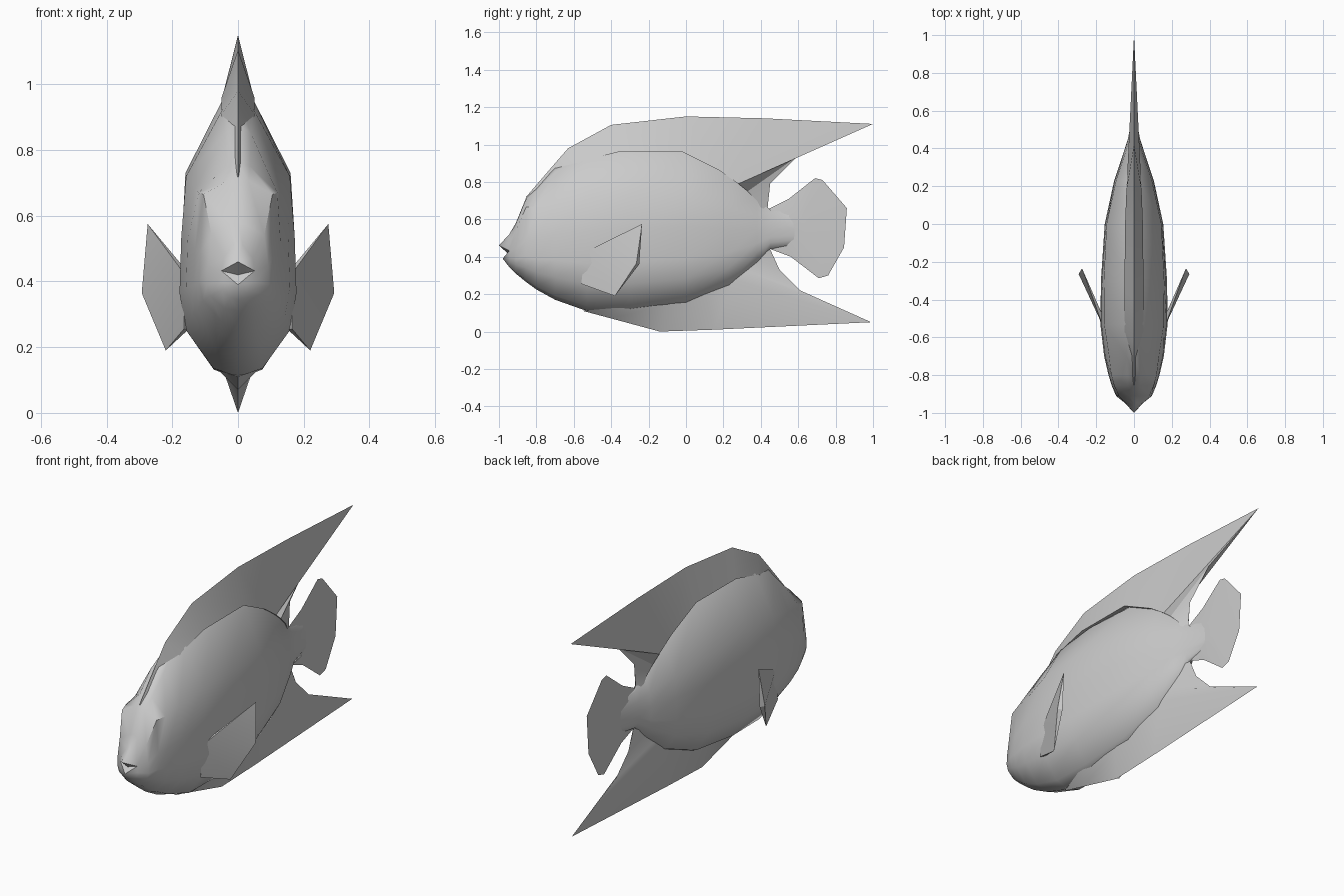
import bpy, bmesh, math

grey = bpy.data.materials.new("plain grey")
grey.diffuse_color = (0.6, 0.6, 0.6, 1)


def make(name, verts, faces, angle=40):
    mesh = bpy.data.meshes.new(name)
    mesh.from_pydata(verts, [], faces)
    bm = bmesh.new()
    bm.from_mesh(mesh)
    bmesh.ops.remove_doubles(bm, verts=bm.verts, dist=0.0005)
    bmesh.ops.recalc_face_normals(bm, faces=bm.faces)
    bm.to_mesh(mesh)
    bm.free()
    mesh.materials.append(grey)
    ob = bpy.data.objects.new(name, mesh)
    bpy.context.collection.objects.link(ob)
    bpy.ops.object.select_all(action='DESELECT')
    ob.select_set(True)
    bpy.context.view_layer.objects.active = ob
    bpy.ops.object.shade_smooth_by_angle(angle=math.radians(angle))
    return ob


def section(y, zb, zt, w, zs, ws):
    """Closed body ring: belly, flank, shoulder and ridge."""
    h = zt - zb
    half = [(0, zb), (0.42 * w, zb + 0.03 * h), (0.9 * w, zb + 0.17 * h),
            (w, zb + 0.3 * h), (0.97 * w, zb + 0.5 * h), (ws, zs),
            (0.3 * ws, zt - 0.15 * (zt - zs)), (0, zt)]
    ring = half + [(-x, z) for x, z in half[-2:0:-1]]
    return [(x, y, z) for x, z in ring]


# Body: y, belly z, ridge z, half width, shoulder z, shoulder half width
stations = [
    (-0.945, 0.345, 0.52, 0.052, 0.47, 0.045),
    (-0.91, 0.31, 0.58, 0.095, 0.54, 0.08),
    (-0.855, 0.265, 0.715, 0.118, 0.665, 0.105),
    (-0.80, 0.225, 0.765, 0.135, 0.67, 0.12),
    (-0.70, 0.17, 0.88, 0.158, 0.68, 0.132),
    (-0.53, 0.11, 0.96, 0.178, 0.72, 0.158),
    (-0.30, 0.105, 0.99, 0.175, 0.73, 0.16),
    (0.0, 0.14, 0.98, 0.155, 0.70, 0.145),
    (0.23, 0.235, 0.86, 0.105, 0.66, 0.095),
    (0.38, 0.36, 0.73, 0.055, 0.62, 0.045),
    (0.45, 0.44, 0.65, 0.032, 0.59, 0.025),
    (0.58, 0.46, 0.64, 0.008, 0.58, 0.007),
]
verts, faces = [], []
for s in stations:
    verts += section(*s)
n = 14
for i in range(len(stations) - 1):
    for j in range(n):
        k = (j + 1) % n
        faces.append((i * n + j, i * n + k, (i + 1) * n + k, (i + 1) * n + j))
last = (len(stations) - 1) * n
faces.append(tuple(range(last, last + n)))
# Mouth: two pointed lips around an inner notch
upper, lower, notch = len(verts), len(verts) + 1, len(verts) + 2
verts += [(0, -1.0, 0.46), (0, -0.98, 0.39), (0, -0.955, 0.42)]
for j in range(n):
    faces.append((j, (j + 1) % n, upper if 4 <= j < 10 else lower))
for corner in (4, 10):
    faces += [(corner, upper, notch), (corner, notch, lower)]
make("body", verts, faces, 45)


def fin(name, rim, root, thick, plate=False):
    """Fin with a sharp rim, thickening towards its root."""
    m = len(rim)
    verts = [(0, y, z) for y, z in rim]
    for sign in (1, -1):
        verts += [(sign * t, y, z) for (y, z), t in zip(root, thick)]
    faces = []
    for i in range(m - 1):
        for o in (m, 2 * m):
            faces.append((i, i + 1, o + i + 1, o + i))
        if not plate:
            faces.append((m + i, m + i + 1, 2 * m + i + 1, 2 * m + i))
    if plate:
        faces += [tuple(range(m, 2 * m)), tuple(range(2 * m, 3 * m)),
                  (0, m, 2 * m - 1, m - 1, 3 * m - 1, 2 * m)]
    else:
        faces += [(0, m, 2 * m), (m - 1, 2 * m - 1, 3 * m - 1)]
    make(name, verts, faces, 30)


fin("dorsal_fin",
    [(-0.855, 0.72), (-0.7, 0.9), (-0.63, 0.98), (-0.4, 1.105), (0, 1.15),
     (0.42, 1.14), (1.0, 1.11), (0.6, 0.94), (0.45, 0.79), (0.435, 0.65)],
    [(-0.8, 0.7), (-0.64, 0.84), (-0.56, 0.91), (-0.36, 0.96), (-0.02, 0.96),
     (0.18, 0.86), (0.28, 0.79), (0.33, 0.75), (0.38, 0.7), (0.41, 0.64)],
    [0.02, 0.045, 0.05, 0.05, 0.048, 0.04, 0.035, 0.03, 0.025, 0.02])

fin("anal_fin",
    [(-0.55, 0.11), (-0.4, 0.07), (-0.14, 0.0), (0.15, 0.01),
     (0.99, 0.05), (0.61, 0.22), (0.5, 0.33), (0.45, 0.44)],
    [(-0.5, 0.13), (-0.35, 0.125), (-0.1, 0.145), (0.1, 0.2),
     (0.25, 0.28), (0.3, 0.33), (0.36, 0.39), (0.42, 0.45)],
    [0.05, 0.055, 0.05, 0.045, 0.035, 0.03, 0.025, 0.02])

fin("tail_fin",
    [(0.42, 0.645), (0.55, 0.71), (0.69, 0.82), (0.73, 0.81), (0.86, 0.66),
     (0.845, 0.45), (0.76, 0.3), (0.71, 0.285), (0.56, 0.4), (0.44, 0.445)],
    [(0.42, 0.6), (0.52, 0.61), (0.6, 0.62), (0.62, 0.6), (0.64, 0.57),
     (0.64, 0.53), (0.62, 0.5), (0.6, 0.48), (0.52, 0.49), (0.42, 0.49)],
    [0.008] * 10, plate=True)

# Pectoral fins: flared blades, thickest at the middle of the trailing edge
blade = [(0.165, -0.54, 0.425), (0.275, -0.235, 0.575), (0.293, -0.265, 0.365),
         (0.22, -0.38, 0.19), (0.165, -0.56, 0.255),
         (0.272, -0.25, 0.36), (0.15, -0.52, 0.425), (0.15, -0.54, 0.255)]
blade_faces = [(0, 1, 2), (0, 2, 3, 4), (6, 5, 1), (6, 7, 3, 5), (1, 5, 2),
               (2, 5, 3), (0, 6, 1), (4, 3, 7), (0, 4, 7, 6)]
for side, sign in (("right", 1), ("left", -1)):
    make(side + "_pectoral_fin", [(sign * x, y, z) for x, y, z in blade],
         blade_faces, 30)
